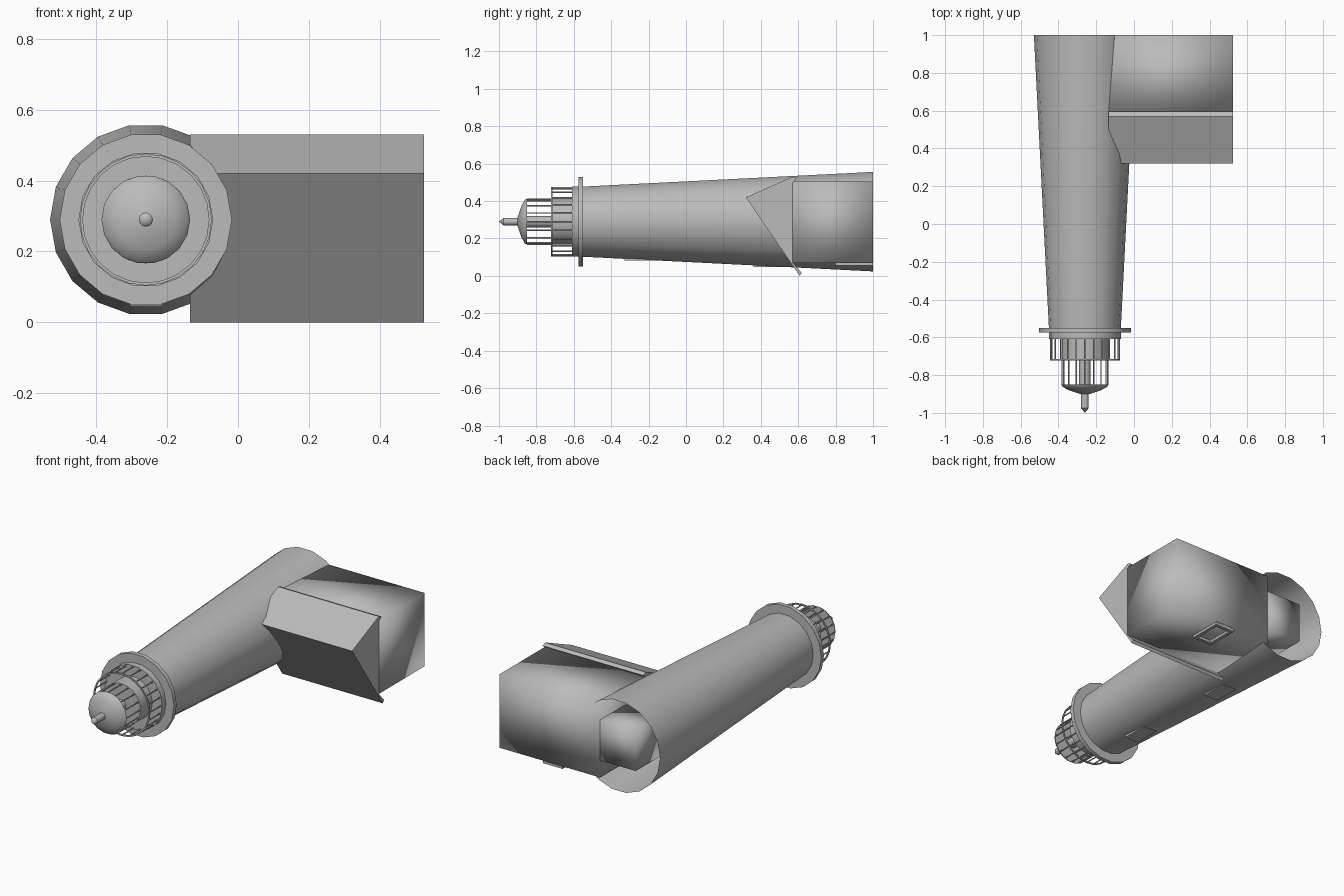
import bpy, bmesh, math
from mathutils import Matrix, Vector

if "Cube" in bpy.data.objects:
    bpy.data.objects.remove(bpy.data.objects["Cube"], do_unlink=True)

AX, AZ = -0.26, 0.29      # tower axis, running along y
SIDES = 18

grey = bpy.data.materials.new("plain grey")
grey.use_nodes = True
COLOR = (0.5, 0.5, 0.5, 1)
grey.diffuse_color = COLOR
grey.node_tree.nodes["Principled BSDF"].inputs["Base Color"].default_value = COLOR


def finish(name, bm, recalc=True):
    if recalc:
        bmesh.ops.recalc_face_normals(bm, faces=bm.faces)
    mesh = bpy.data.meshes.new(name)
    bm.to_mesh(mesh)
    bm.free()
    mesh.materials.append(grey)
    ob = bpy.data.objects.new(name, mesh)
    bpy.context.collection.objects.link(ob)
    return ob


def smooth(ob, angle=None):
    bpy.ops.object.select_all(action='DESELECT')
    ob.select_set(True)
    bpy.context.view_layer.objects.active = ob
    if angle is None:
        bpy.ops.object.shade_smooth()
    else:
        bpy.ops.object.shade_smooth_by_angle(angle=math.radians(angle))


def lathe(name, profile, sides=SIDES, angle=35):
    """Turn (y, radius) points around the tower axis."""
    bm = bmesh.new()
    verts = [bm.verts.new((AX + r, y, AZ)) for y, r in profile]
    edges = [bm.edges.new(pair) for pair in zip(verts, verts[1:])]
    bmesh.ops.spin(bm, geom=verts + edges, cent=(AX, 0, AZ), axis=(0, 1, 0),
                   angle=math.tau, steps=sides)
    bmesh.ops.remove_doubles(bm, verts=bm.verts, dist=0.0005)
    ob = finish(name, bm)
    smooth(ob, angle)
    return ob


def box(name, lo, hi):
    bm = bmesh.new()
    lo, hi = Vector(lo), Vector(hi)
    bmesh.ops.create_cube(bm, size=1, matrix=Matrix.Translation((lo + hi) / 2)
                          @ Matrix.Diagonal((*(hi - lo), 1)))
    return finish(name, bm)


def rod_ring(name, count, radius, y0, y1, thick):
    """Ring of thin rods parallel to the tower axis."""
    bm = bmesh.new()
    for i in range(count):
        a = math.tau * i / count
        pos = (AX + radius * math.cos(a), (y0 + y1) / 2, AZ + radius * math.sin(a))
        bmesh.ops.create_cone(bm, cap_ends=True, segments=6, radius1=thick, radius2=thick,
                              depth=abs(y1 - y0), matrix=Matrix.Translation(pos)
                              @ Matrix.Rotation(math.pi / 2, 4, 'X'))
    return finish(name, bm)


def hoop(name, radius, y, thick):
    lathe(name, [(y - thick, radius - thick), (y - thick, radius + thick),
                 (y + thick, radius + thick), (y + thick, radius - thick),
                 (y - thick, radius - thick)], 24)


# Tower shell, open at the foot
lathe("tower", [(1, 0.27), (-0.56, 0.19)])

# Gallery plate and the drum above it
lathe("gallery", [(-0.55, 0), (-0.55, 0.243), (-0.575, 0.243), (-0.575, 0.19),
                  (-0.61, 0.19), (-0.61, 0)])
rod_ring("gallery_rail_posts", 24, 0.182, -0.61, -0.72, 0.004)
hoop("gallery_rail", 0.182, -0.718, 0.004)

# Lantern room
lathe("lantern_base", [(-0.6, 0.125), (-0.72, 0.125), (-0.72, 0)])
rod_ring("lantern_bars", 16, 0.121, -0.72, -0.85, 0.004)
lathe("lamp", [(-0.72, 0.03), (-0.85, 0.03)], 12)
lathe("lantern_roof", [(-0.85, 0), (-0.85, 0.125), (-0.862, 0.118), (-0.88, 0.085),
                       (-0.9, 0.025), (-0.9, 0)], angle=50)
lathe("finial", [(-0.89, 0.02), (-0.975, 0.02), (-1, 0)], 12)

# Block inside the foot of the tower
smooth(box("inner_block", (-0.37, 0.76, 0.17), (-0.13, 0.998, 0.41)))

# House walls, softly shaded
smooth(box("house_walls", (-0.135, 0.57, 0.07), (0.525, 1, 0.505)))

# Lopsided roof with eaves, as a profile swept along x
roof = [(0.32, 0.42), (0.57, 0.53), (0.595, 0.52), (0.57, 0.5),
        (0.57, 0.07), (0.62, 0.015), (0.608, 0)]
bm = bmesh.new()
face = bm.faces.new([bm.verts.new((-0.135, y, z)) for y, z in roof])
ext = bmesh.ops.extrude_face_region(bm, geom=[face])
bmesh.ops.translate(bm, vec=(0.66, 0, 0),
                    verts=[v for v in ext["geom"] if isinstance(v, bmesh.types.BMVert)])
finish("house_roof", bm)

# Door frame
for side, x in (("left", 0.23), ("right", 0.12)):
    box("door_jamb_" + side, (x - 0.01, 0.8, 0.055), (x + 0.01, 1, 0.075))
for part, y in (("lintel", 0.8), ("sill", 0.98)):
    box("door_" + part, (0.11, y, 0.055), (0.24, y + 0.02, 0.075))

# Windows on the tower side
for part, y in (("lower", 0.44), ("upper", -0.25)):
    z = AZ - 0.985 * (0.19 + 0.08 * (y + 0.56) / 1.56)
    box(part + "_window", (AX - 0.045, y - 0.08, z - 0.006), (AX + 0.045, y + 0.08, z + 0.012))
